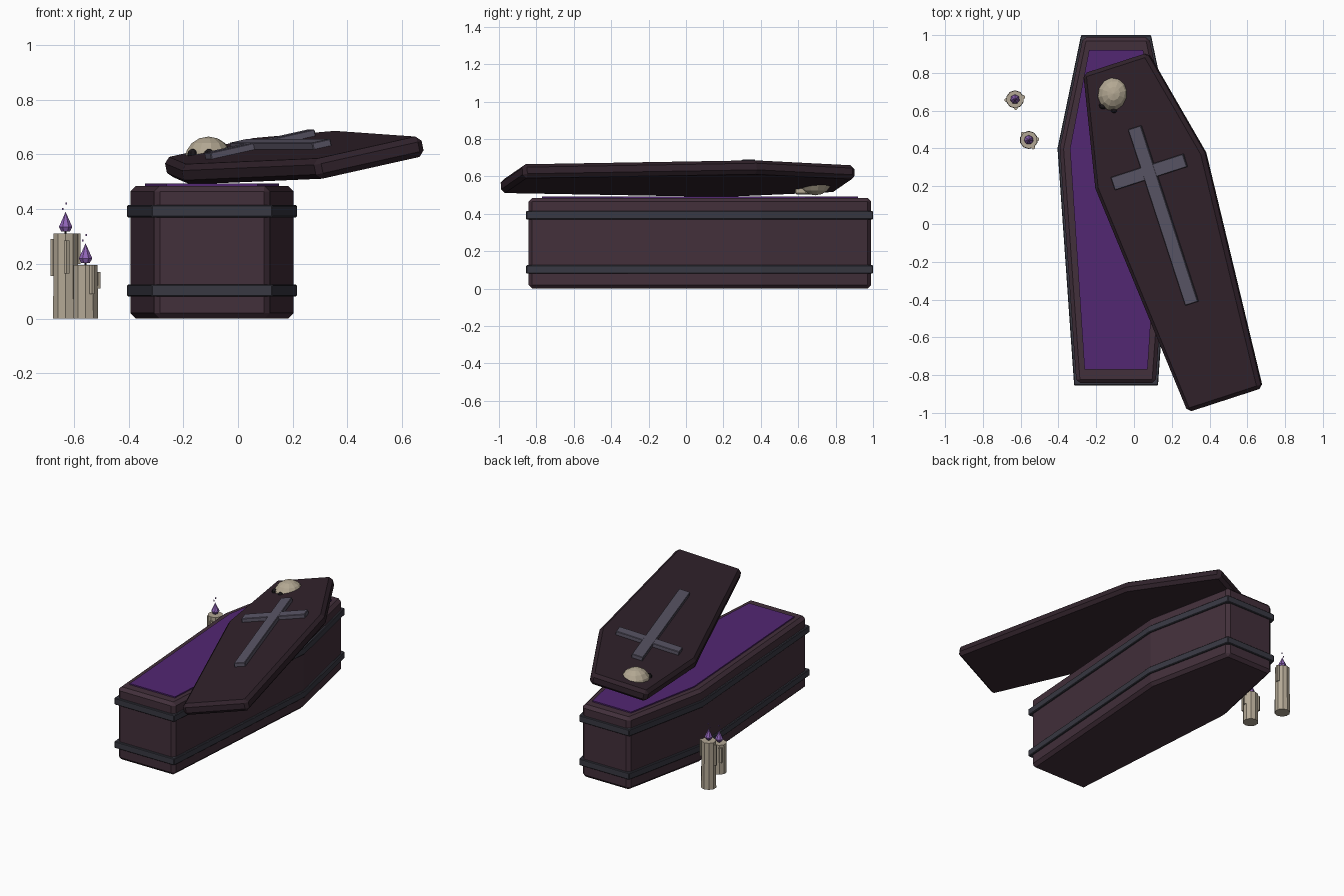
import bpy, bmesh, math
from mathutils import Matrix, Vector

if "Cube" in bpy.data.objects:
    bpy.data.objects.remove(bpy.data.objects["Cube"])


def mat(name, r, g, b):
    m = bpy.data.materials.new(name)
    m.diffuse_color = (r, g, b, 1)
    m.use_nodes = True
    m.node_tree.nodes["Principled BSDF"].inputs["Base Color"].default_value = m.diffuse_color
    return m


WOOD = mat("wood", .055, .029, .043)
LIDWOOD = mat("dark_wood", .03, .016, .024)
IRON = mat("iron", .04, .04, .055)
STEEL = mat("cross_metal", .10, .09, .13)
VELVET = mat("velvet", .085, .02, .17)
BONE = mat("bone", .45, .39, .29)
WAX = mat("wax", .45, .39, .30)
FLAME = mat("flame", .28, .13, .48)
DARK = mat("dark", .01, .008, .01)


def finish(name, bm, m, bevel=0, matrix=None):
    bmesh.ops.recalc_face_normals(bm, faces=bm.faces)
    me = bpy.data.meshes.new(name)
    bm.to_mesh(me)
    bm.free()
    me.materials.append(m)
    ob = bpy.data.objects.new(name, me)
    bpy.context.collection.objects.link(ob)
    if matrix:
        ob.matrix_world = matrix
    if bevel:
        mod = ob.modifiers.new("bevel", 'BEVEL')
        mod.width, mod.segments = bevel, 1
    return ob


def hexagon(name, ys, halves, z0, z1, m, bevel=0, matrix=None):
    """Six-sided coffin prism: ys / halves are foot, shoulder, head."""
    pts = [(h, y) for y, h in zip(ys, halves)]
    pts += [(-x, y) for x, y in reversed(pts)]
    bm = bmesh.new()
    f = bm.faces.new([bm.verts.new((x, y, z0)) for x, y in pts])
    top = bmesh.ops.extrude_face_region(bm, geom=[f])["geom"]
    bmesh.ops.translate(bm, vec=(0, 0, z1 - z0),
                        verts=[v for v in top if isinstance(v, bmesh.types.BMVert)])
    return finish(name, bm, m, bevel, matrix)


def box(name, size, loc, m, bevel=0, matrix=Matrix()):
    bm = bmesh.new()
    bmesh.ops.create_cube(bm, size=1, matrix=Matrix.Diagonal((*size, 1)))
    return finish(name, bm, m, bevel, matrix @ Matrix.Translation(loc))


def cone(name, r1, r2, z0, z1, x, y, m, n=10):
    bm = bmesh.new()
    bmesh.ops.create_cone(bm, cap_ends=True, segments=n, radius1=r1, radius2=r2, depth=z1 - z0)
    return finish(name, bm, m, 0, Matrix.Translation((x, y, (z0 + z1) / 2)))


def ball(name, size, loc, m, n=12, rings=8, matrix=Matrix()):
    bm = bmesh.new()
    bmesh.ops.create_uvsphere(bm, u_segments=n, v_segments=rings, radius=1,
                              matrix=Matrix.Diagonal((*size, 1)))
    return finish(name, bm, m, 0, matrix @ Matrix.Translation(loc))


# Coffin body, lining and iron bands
body = Matrix.Translation((-.095, 0, 0))
hexagon("coffin_body", (-.842, .40, .99), (.21, .298, .175), 0, .485, WOOD, .02, body)
hexagon("lining", (-.77, .40, .92), (.167, .244, .143), .44, .493, VELVET, 0, body)
for name, z in (("lower_band", .08), ("upper_band", .37)):
    hexagon(name, (-.855, .40, 1.0), (.222, .31, .185), z, z + .045, IRON, .004, body)

# Lid, swung aside and rolled up on its right edge
lid = (Matrix.Translation((.194, -.04, .588)) @ Matrix.Rotation(math.radians(18), 4, 'Z')
       @ Matrix.Rotation(math.radians(-12), 4, 'Y'))
hexagon("lid", (-.938, .34, .938), (.21, .312, .182), -.038, .038, LIDWOOD, .02, lid)
box("cross_stem", (.072, .98, .03), (0, .093, .048), STEEL, .003, lid)
box("cross_bar", (.41, .072, .03), (0, .335, .0475), STEEL, .003, lid)

# Skull sunk into the lid, turned a little to its right
skull = Matrix.Translation((-.108, .69, .582)) @ Matrix.Rotation(math.radians(-20), 4, 'Z')
ball("skull", (.086, .096, .083), (0, 0, 0), BONE, matrix=skull)
box("jaw", (.09, .07, .055), (0, -.065, -.05), BONE, .008, skull)
for side, x in (("left", .032), ("right", -.032)):
    ball("eye_" + side, (.02, .016, .02), (x, -.082, .018), DARK, 8, 6, skull)

# Candles: wax, drips (angle, bottom, top), flame and sparks
candles = (("tall", -.63, .66, .31, ((185, .155, .29), (275, .165, .285), (15, .20, .31))),
           ("short", -.557, .445, .195, ((300, .09, .195), (5, .11, .17), (135, .08, .18))))
for tag, x, y, h, drips in candles:
    cone(tag + "_candle", .048, .046, 0, h, x, y, WAX)
    for i, (a, z0, z1) in enumerate(drips):
        a = math.radians(a)
        cone(f"{tag}_drip_{i}", .011, .011, z0, z1,
             x + .046 * math.cos(a), y + .046 * math.sin(a), WAX, 6)
    cone(tag + "_wick", .004, .004, h, h + .02, x, y, DARK, 6)
    cone(tag + "_flame_base", .016, .025, h + .008, h + .025, x, y, FLAME, 7)
    cone(tag + "_flame_tip", .025, 0, h + .025, h + .08, x, y, FLAME, 7)
    for i, (dx, dz) in enumerate(((-.01, .09), (.002, .11))):
        box(f"{tag}_spark_{i}", (.006, .006, .008), (x + dx, y, h + dz), FLAME)
